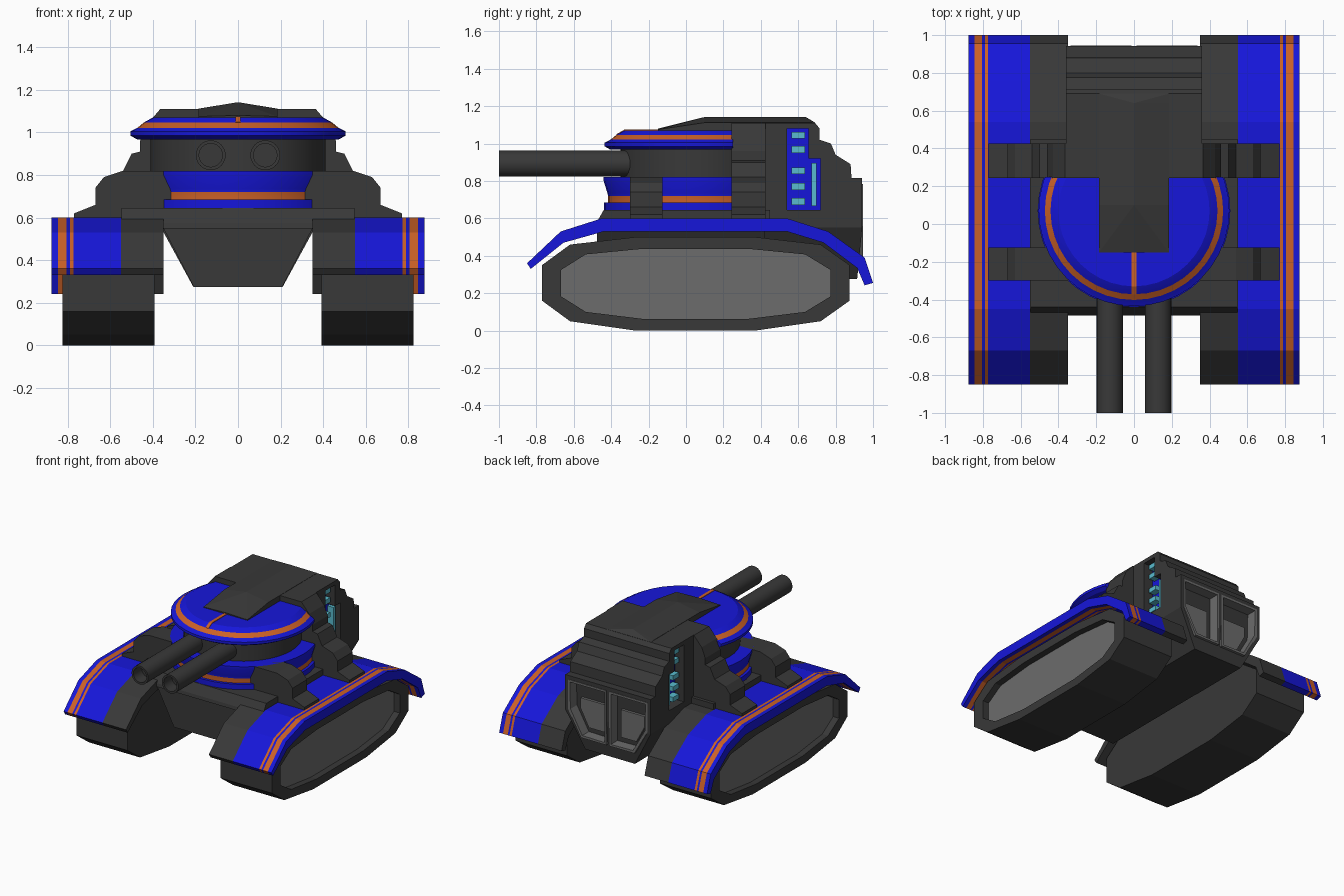
import bpy, bmesh, math
from mathutils import Vector

if "Cube" in bpy.data.objects:
    bpy.data.objects.remove(bpy.data.objects["Cube"])


def mat(name, r, g, b):
    m = bpy.data.materials.new(name)
    m.diffuse_color = (r, g, b, 1)
    m.use_nodes = True
    m.node_tree.nodes["Principled BSDF"].inputs["Base Color"].default_value = m.diffuse_color
    return m


DARK = mat("dark_grey", .04, .04, .04)
LIGHT = mat("light_grey", .15, .15, .15)
BLUE = mat("blue", .008, .008, .7)
ORANGE = mat("orange", .6, .12, .02)
CYAN = mat("cyan", .1, .5, .62)


def finish(bm, name, mats, smooth=0):
    bmesh.ops.recalc_face_normals(bm, faces=bm.faces)
    if smooth:
        for f in bm.faces:
            f.smooth = True
        for e in bm.edges:
            e.smooth = e.calc_face_angle(3) < math.radians(smooth)
    me = bpy.data.meshes.new(name)
    bm.to_mesh(me)
    bm.free()
    for m in mats:
        me.materials.append(m)
    ob = bpy.data.objects.new(name, me)
    bpy.context.collection.objects.link(ob)
    return ob


def prism_bm(pts, a, b, axis):
    """Extrude a profile from a to b; axis x takes (y,z) points, axis y takes (x,z)."""
    bm = bmesh.new()
    put = (lambda p, t: (t, p[0], p[1])) if axis == 'x' else (lambda p, t: (p[0], t, p[1]))
    f = bm.faces.new([bm.verts.new(put(p, a)) for p in pts])
    far = bmesh.ops.extrude_face_region(bm, geom=[f])["geom"]
    d = Vector((b - a, 0, 0) if axis == 'x' else (0, b - a, 0))
    bmesh.ops.translate(bm, vec=d, verts=[g for g in far if isinstance(g, bmesh.types.BMVert)])
    cap = [g for g in far if isinstance(g, bmesh.types.BMFace)][0]
    return bm, cap


def prism(name, pts, a, b, axis, m=DARK):
    return finish(prism_bm(pts, a, b, axis)[0], name, [m])


def box(name, x0, x1, y0, y1, z0, z1, m=DARK):
    return prism(name, [(y0, z0), (y1, z0), (y1, z1), (y0, z1)], x0, x1, 'x', m)


def slice_bm(bm, co, no, clear=False):
    bmesh.ops.bisect_plane(bm, geom=bm.verts[:] + bm.edges[:] + bm.faces[:],
                           plane_co=co, plane_no=no, clear_outer=clear)


def cut(target, cutter):
    cutter.hide_render = True
    cutter.display_type = 'WIRE'
    mod = target.modifiers.new(cutter.name, 'BOOLEAN')
    mod.operation = 'DIFFERENCE'
    mod.object = cutter


def lathe(name, prof, cy, mats, idx=None, trim=.25, n=40):
    """Spin an (r,z) profile about the vertical line at y = cy; idx colours each step."""
    bm = bmesh.new()
    rings = [[bm.verts.new((r * math.sin(2 * math.pi * k / n), cy - r * math.cos(2 * math.pi * k / n), z))
              for k in range(n)] for r, z in prof]
    for i in range(len(prof) - 1):
        for k in range(n):
            j = (k + 1) % n
            f = bm.faces.new((rings[i][k], rings[i][j], rings[i + 1][j], rings[i + 1][k]))
            f.material_index = idx[i] if idx else 0
    bm.faces.new(rings[0])
    bm.faces.new(rings[-1])
    slice_bm(bm, (0, trim, 0), (0, 1, 0), True)
    bmesh.ops.holes_fill(bm, edges=[e for e in bm.edges if e.is_boundary])
    return finish(bm, name, mats, 20)


def sym(half):
    return half + [(-x, z) for x, z in reversed(half) if x]


TRACK = [(-.77, .16), (-.62, .05), (-.27, 0), (.37, 0), (.72, .05), (.875, .16),
         (.875, .35), (.72, .46), (.37, .5), (-.27, .5), (-.62, .46), (-.77, .35)]
FENDER = [(-.85, .36), (-.67, .53), (-.45, .6), (.54, .6), (.76, .53), (.955, .39), (1, .255),
          (.955, .242), (.915, .335), (.735, .47), (.54, .53), (-.44, .53), (-.655, .47), (-.83, .33)]
# outer x limit and material number of each fender stripe
STRIPES = [(.55, 0), (.772, 1), (.79, 2), (.805, 1), (.845, 2), (.877, 1)]
EXHAUST = [(.012, .785), (.335, .785), (.335, .56), (.225, .37), (.012, .37)]
BRACKET = [(.77, .58), (.77, .62), (.67, .66), (.67, .74), (.63, .79), (.54, .82)]
PANEL = [(.54, .645), (.72, .645), (.72, .92), (.655, .92), (.655, 1.08), (.54, 1.08)]

# rear body: stepped back, belly tapering inwards
bm, _ = prism_bm([(.42, .275), (.42, 1.11), (.69, 1.11), (.715, 1.08), (.715, 1.02), (.775, 1.0),
                  (.8, .94), (.88, .89), (.885, .815), (.942, .815), (.942, .55), (.915, .275)],
                 -.36, .36, 'x')
slice_bm(bm, (0, 0, .55), (0, 0, 1))
for v in bm.verts:
    if v.co.z < .5:
        v.co.x *= .21 / .36
rear_body = finish(bm, "rear_body", [DARK])

for s, side in ((1, "right"), (-1, "left")):
    # track with recessed, lighter side plate
    bm, cap = prism_bm(TRACK, s * .392, s * .825, 'x')
    cap = bmesh.ops.extrude_discrete_faces(bm, faces=[cap])["faces"][0]
    for v in cap.verts:
        v.co.y = .0525 + (v.co.y - .0525) * .875
        v.co.z = .25 + (v.co.z - .25) * .75
    cap = bmesh.ops.extrude_discrete_faces(bm, faces=[cap])["faces"][0]
    bmesh.ops.translate(bm, vec=(-s * .05, 0, 0), verts=cap.verts)
    cap.material_index = 1
    finish(bm, side + "_track", [DARK, LIGHT])

    # fender sliced into coloured stripes
    bm, _ = prism_bm(FENDER, s * .35, s * .877, 'x')
    for x, _ in STRIPES[:-1]:
        slice_bm(bm, (s * x, 0, 0), (1, 0, 0))
    for f in bm.faces:
        cx = abs(f.calc_center_median().x)
        f.material_index = next(i for x, i in STRIPES if cx < x + .001)
    finish(bm, side + "_fender", [DARK, BLUE, ORANGE])

    # front bracket between turret base and fender
    prism(side + "_front_bracket", [(s * x, z) for x, z in BRACKET + [(.3, .82), (.3, .58)]],
          -.30, -.125, 'y')

    # gun barrel with hollow muzzle
    bm = bmesh.new()
    prev = None
    for r, y in ((.07, -.25), (.07, -1), (.055, -1), (.055, -.9)):
        ring = [bm.verts.new((s * .128 + r * math.cos(k * math.pi / 12), y, .893 + r * math.sin(k * math.pi / 12)))
                for k in range(24)]
        if prev:
            for k in range(24):
                bm.faces.new((prev[k], prev[k - 1], ring[k - 1], ring[k]))
        else:
            bm.faces.new(ring)
        prev = ring
    bm.faces.new(prev)
    finish(bm, side + "_barrel", [DARK], 30)

    # exhaust: opening cut in the rear body, framed liner and inner plate
    pts = [(s * x, z) for x, z in EXHAUST]
    cut(rear_body, prism(side + "_exhaust_cutter", pts, .84, 1.0, 'y'))
    bm, cap = prism_bm(pts, .835, .945, 'y')
    bmesh.ops.recalc_face_normals(bm, faces=bm.faces)
    bmesh.ops.inset_individual(bm, faces=[cap], thickness=.022)
    cap = bmesh.ops.extrude_discrete_faces(bm, faces=[cap])["faces"][0]
    bmesh.ops.translate(bm, vec=(0, -.08, 0), verts=cap.verts)
    cap.material_index = 1
    finish(bm, side + "_exhaust_frame", [LIGHT, DARK])
    prism(side + "_exhaust_plate", [(s * x, z) for x, z in
          [(.07, .64), (.27, .64), (.27, .56), (.2, .43), (.07, .43)]], .85, .885, 'y', LIGHT)

    # light panel sunk into the body side
    cut(rear_body, prism(side + "_panel_cutter", PANEL, s * .28, s * .4, 'x'))
    prism(side + "_light_panel", PANEL, s * .27, s * .285, 'x', BLUE)
    for i, z in enumerate((.69, .77, .855, .968, 1.045)):
        box(f"{side}_light_{i}", s * .28, s * .335, .565, .635, z - .018, z + .018, CYAN)
    box(side + "_light_bar", s * .28, s * .335, .672, .697, .665, .895, CYAN)

# lower hull and deck plate
bm, _ = prism_bm(sym([(.36, .57), (.34, .53), (.208, .275)]), -.475, .45, 'y')
finish(bm, "lower_hull", [DARK])
prism("deck_plate", [(-.485, .55), (-.48, .575), (-.44, .645), (.45, .645), (.45, .55)], -.547, .547, 'x')

# stepped shoulder block spanning both sides behind the turret
prism("shoulder_block", sym(BRACKET + [(.5, .9), (.46, .91), (.46, .96), (.43, 1.035), (.365, 1.11)]),
      .243, .425, 'y')

# turret base, drum and cap
lathe("turret_base", [(.508, .64), (.508, .685), (.487, .685), (.487, .72), (.49, .735), (.51, .80), (.51, .82)],
      .07, [BLUE, ORANGE], [0, 0, 1, 0, 0, 0])
lathe("turret_drum", [(.41, .81), (.41, .98)], .06, [DARK])
lathe("turret_cap", [(.475, .968), (.505, .985), (.505, 1.005), (.472, 1.022), (.442, 1.047), (.40, 1.07)],
      .07, [BLUE, ORANGE], [0, 0, 0, 1, 0])
prism("cap_stripe", [(-.14, 1.06), (-.14, 1.074), (-.33, 1.074), (-.374, 1.049), (-.36, 1.035)],
      -.012, .012, 'x', ORANGE)

# ridged roof tongue reaching over the cap
bm = bmesh.new()
for y, ze, zc in ((-.15, 1.055, 1.055), (-.15, 1.075, 1.08), (.1, 1.112, 1.142), (.64, 1.112, 1.142),
                  (.69, 1.111, 1.112), (.69, 1.055, 1.055)):
    for x, z in ((-.185, ze), (0, zc), (.185, ze)):
        bm.verts.new((x, y, z))
bmesh.ops.convex_hull(bm, input=bm.verts)
bmesh.ops.delete(bm, geom=[v for v in bm.verts if not v.link_faces], context='VERTS')
finish(bm, "roof_tongue", [DARK])
